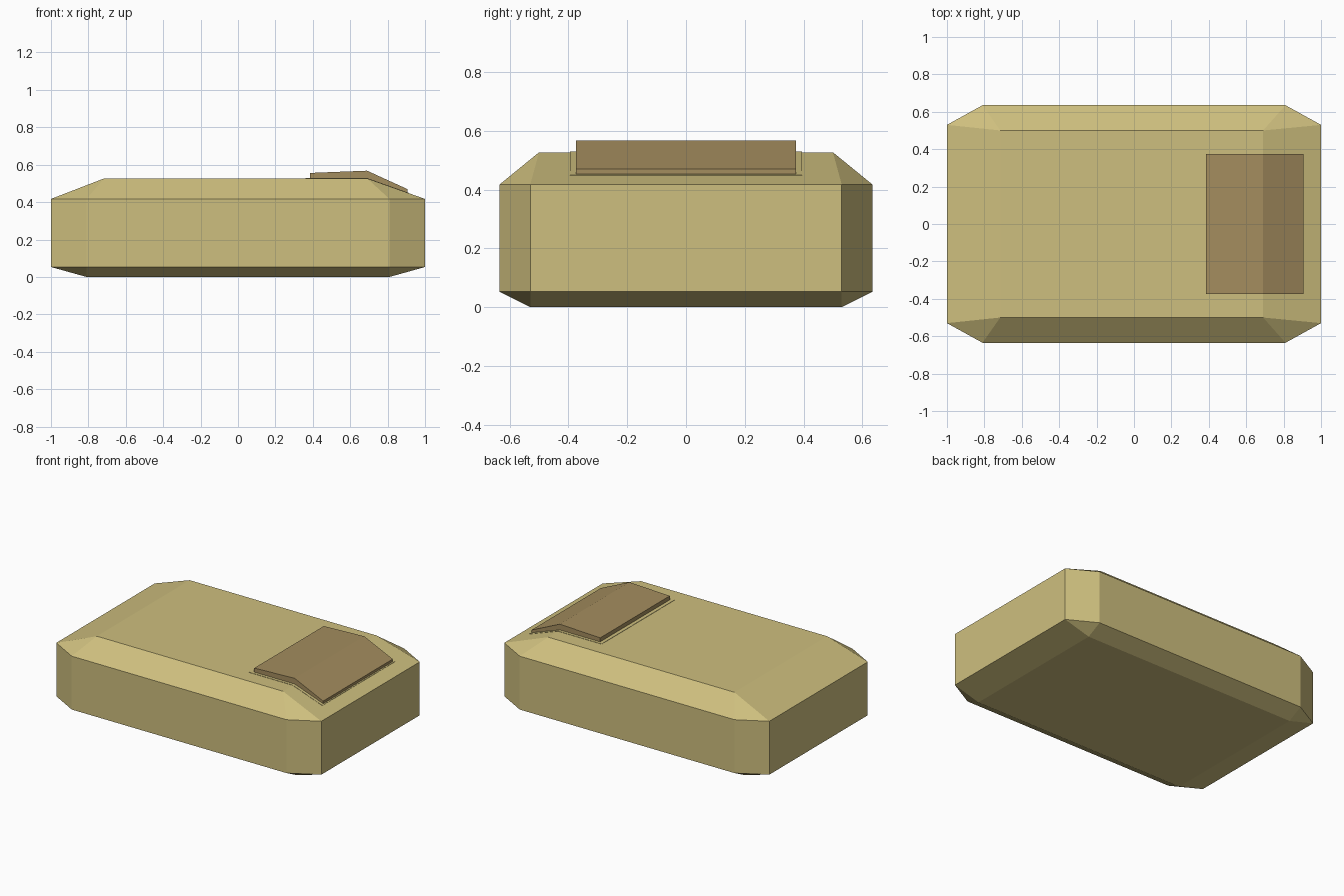
import bpy, bmesh

if "Cube" in bpy.data.objects:
    bpy.data.objects.remove(bpy.data.objects["Cube"])


def material(name, rgb):
    m = bpy.data.materials.new(name)
    m.diffuse_color = (*rgb, 1)
    m.use_nodes = True
    m.node_tree.nodes["Principled BSDF"].inputs["Base Color"].default_value = m.diffuse_color
    return m


def add_object(name, bm, mat):
    bmesh.ops.recalc_face_normals(bm, faces=bm.faces)
    me = bpy.data.meshes.new(name)
    bm.to_mesh(me)
    bm.free()
    me.materials.append(mat)
    ob = bpy.data.objects.new(name, me)
    bpy.context.collection.objects.link(ob)
    return ob


def hull(name, points, mat):
    bm = bmesh.new()
    for p in points:
        bm.verts.new(p)
    bmesh.ops.convex_hull(bm, input=bm.verts)
    bmesh.ops.dissolve_limit(bm, angle_limit=0.01, verts=bm.verts, edges=bm.edges)
    return add_object(name, bm, mat)


def extrude_y(name, profile, half_width, mat):
    bm = bmesh.new()
    face = bm.faces.new([bm.verts.new((x, -half_width, z)) for x, z in profile])
    new = bmesh.ops.extrude_face_region(bm, geom=[face])["geom"]
    bmesh.ops.translate(bm, vec=(0, 2 * half_width, 0),
                        verts=[g for g in new if isinstance(g, bmesh.types.BMVert)])
    return add_object(name, bm, mat)


tan = material("tan", (0.617, 0.521, 0.209))
brown = material("brown", (0.371, 0.266, 0.112))

# Chamfered body: bottom rectangle, octagonal sides, smaller top rectangle
pts = []
for sy in (-1, 1):
    for sx in (-1, 1):
        pts.append((sx * 0.81, sy * 0.53, 0))
        for z in (0.053, 0.417):
            pts += [(sx, sy * 0.53, z), (sx * 0.81, sy * 0.635, z)]
        pts.append((0.69 if sx > 0 else -0.715, sy * 0.5, 0.527))
hull("body", pts, tan)

# Thin border lying on the body around the plate
extrude_y("plate_border", [(0.36, 0.52), (0.69, 0.52), (0.912, 0.441),
                           (0.912, 0.450), (0.69, 0.529), (0.36, 0.529)], 0.395, tan)

# Bent plate folded over the right top edge
extrude_y("bent_plate", [(0.385, 0.522), (0.69, 0.522), (0.905, 0.445),
                         (0.905, 0.47), (0.69, 0.568), (0.385, 0.556)], 0.375, brown)
